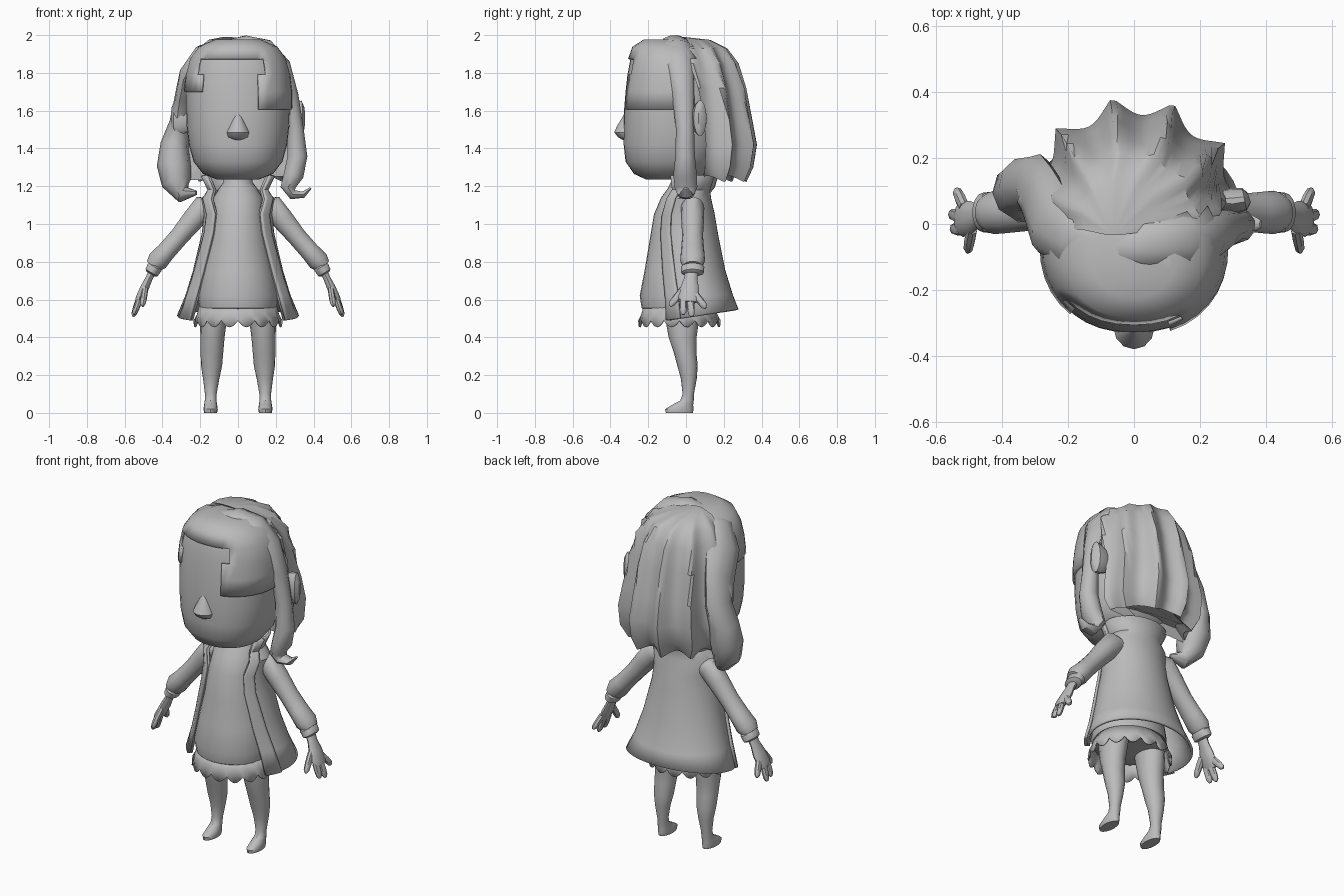
import bpy, bmesh, math
from mathutils import Vector

grey = bpy.data.materials.new("plain grey")
grey.diffuse_color = (0.5, 0.5, 0.5, 1)


def finish(name, bm, thick=0, mirror=False, angle=40, offset=-1):
    bmesh.ops.recalc_face_normals(bm, faces=bm.faces[:])
    me = bpy.data.meshes.new(name)
    bm.to_mesh(me)
    bm.free()
    me.materials.append(grey)
    ob = bpy.data.objects.new(name, me)
    bpy.context.collection.objects.link(ob)
    bpy.ops.object.select_all(action='DESELECT')
    ob.select_set(True)
    bpy.context.view_layer.objects.active = ob
    bpy.ops.object.shade_smooth_by_angle(angle=math.radians(angle))
    if thick:
        m = ob.modifiers.new("thickness", 'SOLIDIFY')
        m.thickness = thick
        m.offset = offset
    if mirror:
        ob.modifiers.new("mirror", 'MIRROR')
    return ob


def loft(rings, closed=True, caps=True):
    """Skin a list of point rings that all have the same length."""
    bm = bmesh.new()
    vs = [[bm.verts.new(p) for p in r] for r in rings]
    n = len(vs[0])
    for a, b in zip(vs, vs[1:]):
        for i in range(n if closed else n - 1):
            j = (i + 1) % n
            bm.faces.new((a[i], a[j], b[j], b[i]))
    if caps:
        bm.faces.new(vs[0])
        bm.faces.new(vs[-1])
    return bm


def oval(z, cy, rx, ry, n=28, cx=0, power=2.0):
    pts = []
    for i in range(n):
        t = 2 * math.pi * i / n
        c, s = math.cos(t), math.sin(t)
        pts.append((cx + rx * math.copysign(abs(s) ** (2 / power), s),
                    cy - ry * math.copysign(abs(c) ** (2 / power), c), z))
    return pts


def tube(path, wide=(0, 1, 0), n=10):
    """Path points are x, y, z, half width along 'wide', half thickness."""
    rings = []
    pos = [Vector(p[:3]) for p in path]
    for i, p in enumerate(path):
        t = (pos[min(i + 1, len(pos) - 1)] - pos[max(i - 1, 0)]).normalized()
        w = Vector(wide)
        w = (w - t * w.dot(t)).normalized()
        h = t.cross(w)
        rings.append([pos[i] + w * p[3] * math.cos(k * 2 * math.pi / n)
                      + h * p[4] * math.sin(k * 2 * math.pi / n) for k in range(n)])
    return loft(rings)


# Head
head_rings = [(1.235, -.09, .11, .12), (1.265, -.085, .185, .19), (1.33, -.08, .235, .24),
              (1.42, -.07, .26, .26), (1.52, -.065, .272, .265), (1.605, -.06, .275, .268),
              (1.70, -.06, .275, .26), (1.79, -.06, .265, .25), (1.87, -.07, .245, .225),
              (1.93, -.09, .2, .185), (1.965, -.1, .12, .12)]
head = [oval(z, cy, rx, ry, 36, 0, 2.25) for z, cy, rx, ry in head_rings]
finish("head", loft(head))

# Thin fringe lying over the forehead
bm = loft(head)
out = []
for f in bm.faces:
    c = f.calc_center_median()
    line = 1.605 if c.x > 0.12 else (1.87 if c.x > -0.19 else 1.70)
    if c.z < line or c.y > 0.04:
        out.append(f)
bmesh.ops.delete(bm, geom=out, context='FACES')
finish("fringe", bm, 0.012, offset=1)

# Nose
finish("nose", loft([oval(z, -.315, rx, ry, 12) for z, rx, ry in
                     [(1.445, .02, .02), (1.46, .055, .045), (1.485, .062, .065),
                      (1.52, .045, .05), (1.56, .025, .025), (1.59, .008, .008)]]))

# Ears
finish("ears", tube([(.26, .07, 1.56, .03, .07), (.30, .07, 1.56, .04, .09),
                     (.335, .075, 1.56, .035, .095), (.35, .08, 1.56, .015, .06)], n=14),
       mirror=True)

# Back hair: fluted clumps fanning down from the crown
levels = [(1.99, -.06, -.03, .02, .02, -10), (1.975, -.04, 0, .12, .13, -8),
          (1.93, -.01, 0, .21, .225, -4), (1.85, 0, 0, .27, .285, 4),
          (1.72, 0, 0, .305, .33, 12), (1.55, 0, 0, .33, .365, 18),
          (1.42, 0, 0, .355, .39, 18), (1.30, 0, 0, .35, .37, 18),
          (1.22, 0, 0, .31, .33, 20), (1.27, 0, 0, .26, .28, 24)]
rings = []
for k, (z, cx, cy, rx, ry, a0) in enumerate(levels):
    ring = []
    for i in range(49):
        deg = a0 + (180 - 2 * a0) * i / 48
        groove = abs(math.sin(math.pi * (deg - 8) / 31))
        r = 1 - 0.15 * groove * min(1, k / 3)
        t = math.radians(deg)
        lift = 0.035 * groove if k >= 8 else 0
        ring.append((cx + rx * r * math.cos(t), cy + ry * r * math.sin(t), z + lift))
    rings.append(ring)
finish("back_hair", loft(rings), angle=35)

# Front locks sweeping from the parting
finish("right_lock", tube([(-.10, -.09, 1.925, .025, .02), (-.04, -.075, 1.945, .055, .035),
                           (.04, -.06, 1.957, .075, .043), (.15, -.05, 1.935, .08, .045),
                           (.235, -.035, 1.84, .075, .045), (.28, -.015, 1.68, .058, .042),
                           (.305, -.005, 1.5, .048, .045), (.315, -.005, 1.36, .052, .055),
                           (.295, -.005, 1.26, .062, .055), (.265, 0, 1.195, .06, .042),
                           (.29, 0, 1.155, .045, .028), (.345, 0, 1.155, .035, .018),
                           (.385, 0, 1.19, .012, .006)]))
finish("left_lock", tube([(-.05, -.10, 1.91, .02, .02), (-.10, -.075, 1.925, .06, .045),
                          (-.18, -.04, 1.90, .095, .055), (-.25, .01, 1.80, .11, .055),
                          (-.28, .08, 1.68, .10, .05), (-.305, .13, 1.54, .085, .055),
                          (-.335, .12, 1.42, .085, .075), (-.34, .10, 1.31, .09, .09),
                          (-.325, .08, 1.22, .08, .08), (-.29, .06, 1.155, .055, .045),
                          (-.22, .04, 1.165, .015, .012)], wide=(0.25, 1, 0.1)))

# Dress and neck
finish("dress", loft([oval(*r) for r in
                      [(.53, -.03, .17, .17), (.555, -.04, .205, .195), (.62, -.05, .215, .195),
                       (.75, -.045, .19, .175), (.9, -.035, .16, .16), (1.05, -.025, .14, .145),
                       (1.14, -.012, .13, .12), (1.19, 0, .1, .095), (1.22, 0, .078, .08),
                       (1.32, 0, .075, .078)]]))

# Scalloped petticoat
n, rings = 96, []
for z, rx, ry in [(.57, .205, .19), (.52, .218, .202), (.455, .235, .218)]:
    ring = oval(z, -.035, rx, ry, n)
    if z < .5:
        ring = [(x, y, z + .035 * (1 - abs(math.sin(math.pi * i / 6))))
                for i, (x, y, z) in enumerate(ring)]
    rings.append(ring)
finish("petticoat", loft(rings, caps=False), 0.008)

# Coat open at the front: height, centre y, radii, half opening angle
coat = [(.51, .05, .31, .215, 50), (.62, .035, .265, .2, 50), (.75, .015, .225, .18, 48),
        (.95, 0, .178, .155, 42), (1.05, 0, .168, .138, 40), (1.13, 0, .18, .12, 46),
        (1.18, .005, .14, .108, 55), (1.26, .005, .175, .135, 58)]


def coat_part(name, span, grow, thick, mirror):
    rings = []
    for k, (z, cy, rx, ry, a0) in enumerate(coat):
        ring, m = [], 30 if not mirror else 5
        for i in range(m + 1):
            t = math.radians(a0 + ((span or 360 - 2 * a0) * i / m))
            dz = -.033 * math.cos(t) if k == 0 else 0
            ring.append(((rx + grow) * math.sin(t), cy - (ry + grow) * math.cos(t), z + dz))
        rings.append(ring)
    finish(name, loft(rings, closed=False, caps=False), thick, mirror)


coat_part("coat", 0, 0, 0.014, False)
coat_part("lapels", 20, 0.012, 0.016, True)

# Sleeves, cuffs and hands
finish("sleeves", tube([(.12, .03, 1.09, .05, .05), (.185, .035, 1.085, .062, .068),
                        (.24, .035, 1.02, .06, .06), (.31, .035, .935, .055, .052),
                        (.38, .035, .855, .062, .052), (.425, .035, .805, .066, .058),
                        (.452, .035, .775, .05, .042)], n=14), mirror=True)
finish("cuffs", tube([(.435, .035, .785, .045, .035), (.44, .035, .772, .062, .042),
                      (.458, .035, .742, .06, .038), (.462, .035, .735, .04, .025)], n=14),
       mirror=True)
finish("hands", tube([(.45, .03, .755, .035, .022), (.472, .025, .71, .035, .02),
                      (.495, .02, .66, .05, .024), (.52, .015, .61, .055, .022),
                      (.532, .015, .585, .045, .016)]), mirror=True)
for name, a, b in [("thumbs", (.492, -.015, .655), (.505, -.085, .565)),
                   ("first_fingers", (.522, -.015, .60), (.55, -.015, .52)),
                   ("middle_fingers", (.525, .022, .60), (.555, .03, .51)),
                   ("little_fingers", (.515, .05, .625), (.54, .105, .555))]:
    a, b = Vector(a), Vector(b)
    finish(name, tube([(*a.lerp(b, f), r, r * .85) for f, r in
                       [(0, .02), (.5, .02), (.85, .017), (1, .007)]], wide=(0, 1, .3), n=8),
           mirror=True)

# Legs with feet: height, centre y, radii, centre x
legs = [(.0, -.035, .034, .072, .145), (.02, -.035, .038, .075, .145),
        (.04, -.02, .035, .058, .145), (.065, .005, .031, .036, .145),
        (.10, .012, .031, .03, .144), (.18, .015, .043, .042, .142),
        (.25, .008, .056, .054, .14), (.32, -.005, .06, .06, .138),
        (.40, -.018, .064, .074, .135), (.50, -.02, .072, .09, .13), (.62, -.02, .075, .1, .115)]
finish("legs", loft([oval(z, cy, rx, ry, 16, cx) for z, cy, rx, ry, cx in legs]), mirror=True)
